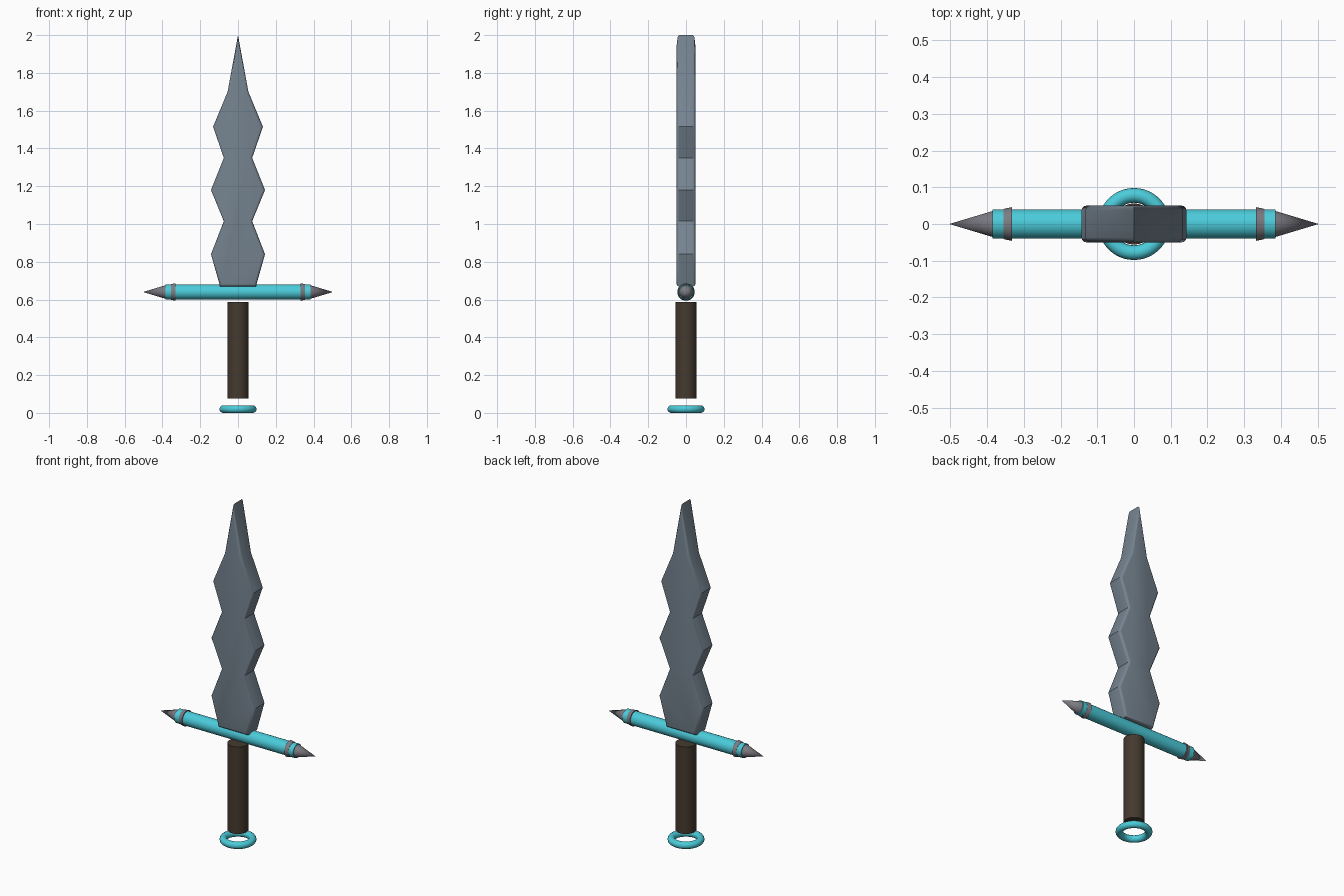
import bpy, bmesh
from math import pi, radians

if "Cube" in bpy.data.objects:
    bpy.data.objects.remove(bpy.data.objects["Cube"])


def material(name, color):
    m = bpy.data.materials.new(name)
    m.diffuse_color = (*color, 1)
    m.use_nodes = True
    m.node_tree.nodes["Principled BSDF"].inputs["Base Color"].default_value = m.diffuse_color
    return m


STEEL = material("steel", (0.18, 0.23, 0.28))
CYAN = material("cyan", (0.07, 0.60, 0.70))
LEATHER = material("leather", (0.06, 0.042, 0.028))
IRON = material("iron", (0.2, 0.2, 0.23))


def finish(obj, name, mat):
    obj.name = name
    obj.data.materials.append(mat)
    bpy.ops.object.select_all(action='DESELECT')
    obj.select_set(True)
    bpy.context.view_layer.objects.active = obj
    bpy.ops.object.shade_smooth_by_angle(angle=radians(35))
    return obj


def frustum(name, mat, r1, r2, depth, loc, rot=(0, 0, 0)):
    bpy.ops.mesh.primitive_cone_add(vertices=32, radius1=r1, radius2=r2,
                                    depth=depth, location=loc, rotation=rot)
    return finish(bpy.context.object, name, mat)


# Wavy blade: mirrored half outline, extruded, with rounded face rims
half = [(0.095, 0.67), (0.143, 0.84), (0.075, 1.015), (0.143, 1.18),
        (0.075, 1.35), (0.132, 1.515), (0.055, 1.70)]
outline = half + [(0, 2.0)] + [(-x, z) for x, z in reversed(half)]
bm = bmesh.new()
face = bm.faces.new([bm.verts.new((x, -0.05, z)) for x, z in outline])
ext = bmesh.ops.extrude_face_region(bm, geom=[face], use_keep_orig=True)
new_verts = [g for g in ext["geom"] if isinstance(g, bmesh.types.BMVert)]
bmesh.ops.translate(bm, verts=new_verts, vec=(0, 0.1, 0))
bmesh.ops.recalc_face_normals(bm, faces=bm.faces)
rims = [e for e in bm.edges if abs(e.verts[0].co.y - e.verts[1].co.y) < 1e-5]
bmesh.ops.bevel(bm, geom=rims, offset=0.013, segments=3, profile=0.5,
                affect='EDGES')
mesh = bpy.data.meshes.new("blade")
bm.to_mesh(mesh)
bm.free()
blade = bpy.data.objects.new("blade", mesh)
bpy.context.collection.objects.link(blade)
finish(blade, "blade", STEEL)

# Crossguard bar
GUARD_Z = 0.64
frustum("crossguard", CYAN, 0.04, 0.04, 0.77, (0, 0, GUARD_Z), (0, pi / 2, 0))

# Flared collars and pointed tips at both ends of the guard
for side, s in (("left", -1), ("right", 1)):
    rot = (0, s * pi / 2, 0)
    frustum(side + "_collar", IRON, 0.046, 0.041, 0.024,
            (s * 0.344, 0, GUARD_Z), rot)
    frustum(side + "_guard_tip", IRON, 0.036, 0, 0.12,
            (s * 0.443, 0, GUARD_Z), rot)

# Grip
frustum("grip", LEATHER, 0.056, 0.056, 0.51, (0, 0, 0.331))

# Ring pommel
bpy.ops.mesh.primitive_torus_add(major_radius=0.078, minor_radius=0.02,
                                 major_segments=48, minor_segments=16,
                                 location=(0, 0, 0.02))
finish(bpy.context.object, "pommel_ring", CYAN)
